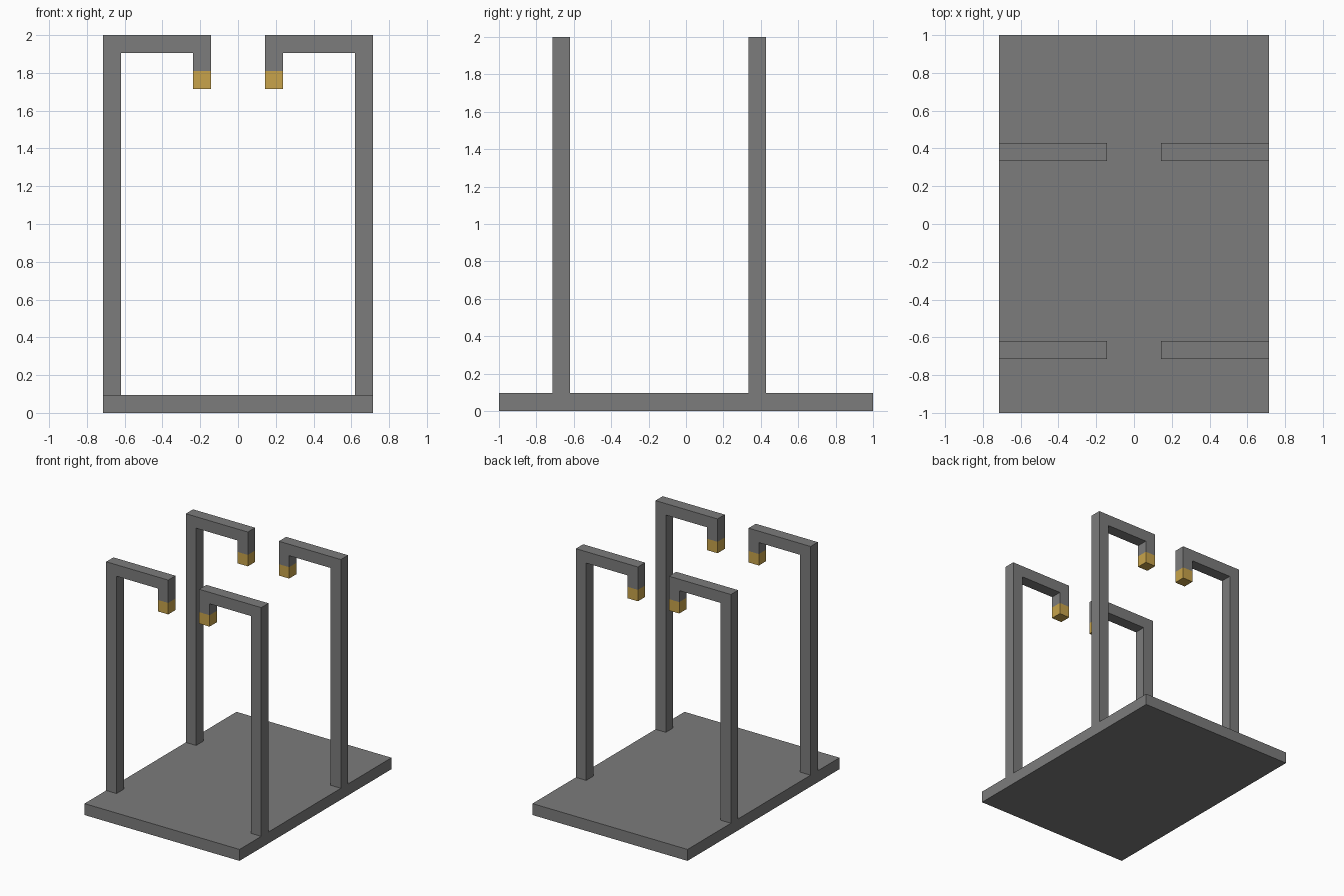
import bpy
import bmesh

cube = bpy.data.objects.get("Cube")
if cube:
    bpy.data.objects.remove(cube, do_unlink=True)

U = 2 / 21          # beam thickness, the module of the whole model
HALF_W = 7.5 * U
TOP = 21 * U


def make_material(name, colour):
    mat = bpy.data.materials.new(name)
    mat.use_nodes = True
    mat.diffuse_color = colour
    mat.node_tree.nodes["Principled BSDF"].inputs["Base Color"].default_value = colour
    return mat


grey = make_material("dark grey metal", (0.2, 0.2, 0.2, 1))
gold = make_material("warm gold", (0.58, 0.37, 0.07, 1))


def extrude_profile(name, points, y0, y1, mat):
    """Solid made from an x-z outline pushed from y0 to y1."""
    bm = bmesh.new()
    face = bm.faces.new([bm.verts.new((x, y0, z)) for x, z in points])
    new = bmesh.ops.extrude_face_region(bm, geom=[face])["geom"]
    verts = [v for v in new if isinstance(v, bmesh.types.BMVert)]
    bmesh.ops.translate(bm, verts=verts, vec=(0, y1 - y0, 0))
    bmesh.ops.recalc_face_normals(bm, faces=bm.faces)
    mesh = bpy.data.meshes.new(name)
    bm.to_mesh(mesh)
    bm.free()
    mesh.materials.append(mat)
    obj = bpy.data.objects.new(name, mesh)
    bpy.context.collection.objects.link(obj)
    return obj


def rectangle(x0, x1, z0, z1):
    return [(x0, z0), (x1, z0), (x1, z1), (x0, z1)]


# Base plate
extrude_profile("base_plate", rectangle(-HALF_W, HALF_W, 0, U), -1, 1, grey)

# Four hooked posts, each with a gold tip at the end of its arm
inner = 1.5 * U
tip_top = 19 * U
hook = [(HALF_W, U), (HALF_W, TOP), (inner, TOP), (inner, tip_top),
        (inner + U, tip_top), (inner + U, TOP - U),
        (HALF_W - U, TOP - U), (HALF_W - U, U)]
tip = rectangle(inner, inner + U, tip_top - U, tip_top)

for row, y in (("front", -7.5 * U), ("back", 3.5 * U)):
    for side, s in (("left", 1), ("right", -1)):
        for part, outline, mat in (("post", hook, grey), ("tip", tip, gold)):
            points = [(s * x, z) for x, z in outline]
            extrude_profile(f"{row}_{side}_{part}", points, y, y + U, mat)
